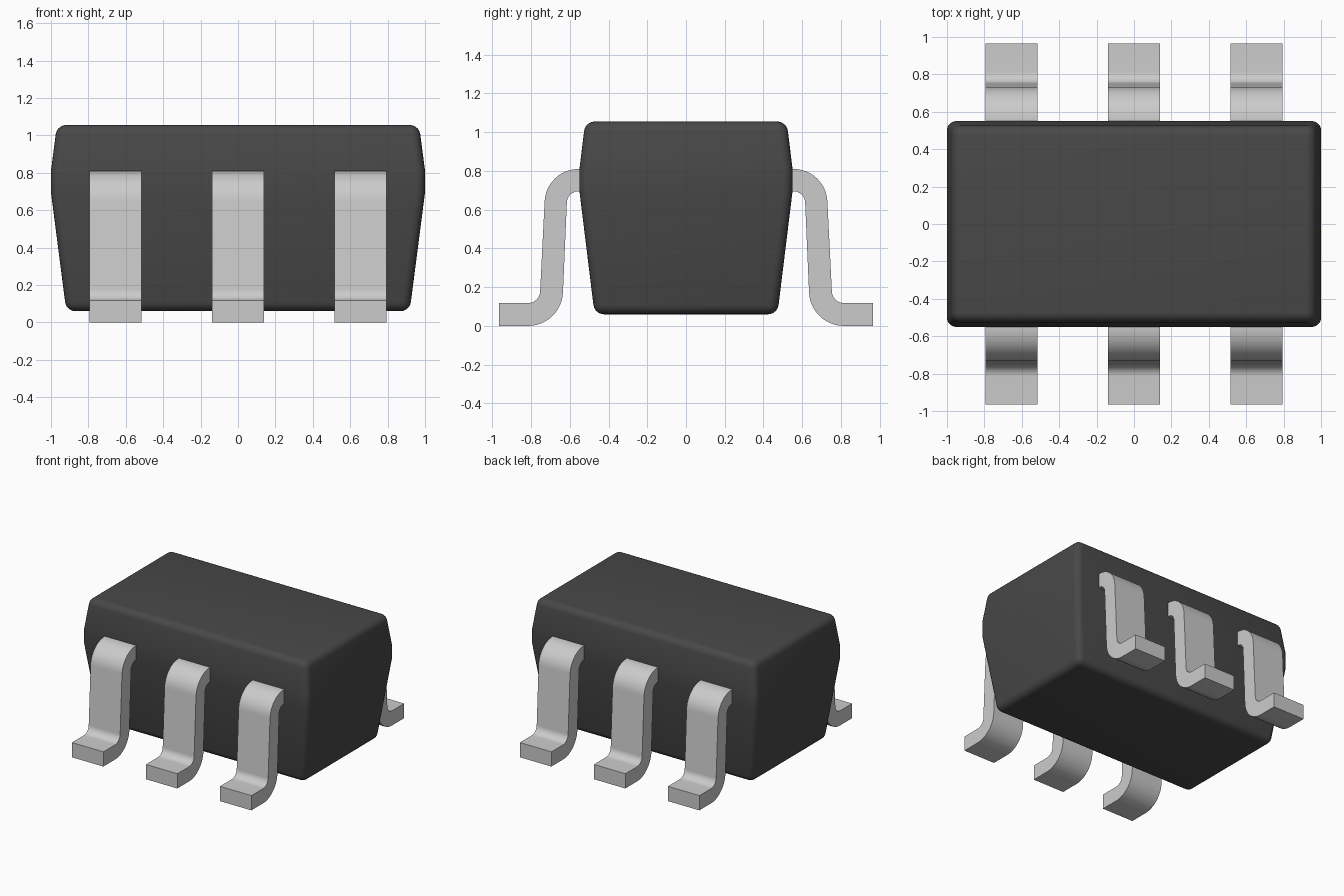
import bpy, bmesh, math

cube = bpy.data.objects.get("Cube")
if cube:
    bpy.data.objects.remove(cube, do_unlink=True)


def material(name, value):
    m = bpy.data.materials.new(name)
    m.use_nodes = True
    col = (value, value, value, 1)
    m.diffuse_color = col
    bsdf = m.node_tree.nodes["Principled BSDF"]
    bsdf.inputs["Base Color"].default_value = col
    bsdf.inputs["Roughness"].default_value = 0.6
    return m


def finish(bm, name, mat):
    bmesh.ops.recalc_face_normals(bm, faces=bm.faces)
    mesh = bpy.data.meshes.new(name)
    bm.to_mesh(mesh)
    bm.free()
    mesh.materials.append(mat)
    ob = bpy.data.objects.new(name, mesh)
    bpy.context.collection.objects.link(ob)
    bpy.ops.object.select_all(action='DESELECT')
    ob.select_set(True)
    bpy.context.view_layer.objects.active = ob
    bpy.ops.object.shade_smooth_by_angle(angle=math.radians(30))
    return ob


body_mat = material("dark grey plastic", 0.065)
lead_mat = material("light grey metal", 0.60)

# Package body: stacked rectangles (z, half x, half y) tapering from the middle band
sections = [(0.06, 0.918, 0.472), (0.695, 1.0, 0.55), (0.81, 1.0, 0.55), (1.055, 0.968, 0.52)]
bm = bmesh.new()
rings = [[bm.verts.new((sx * hx, sy * hy, z)) for sx, sy in ((-1, -1), (1, -1), (1, 1), (-1, 1))]
         for z, hx, hy in sections]
for low, high in zip(rings, rings[1:]):
    for i in range(4):
        j = (i + 1) % 4
        bm.faces.new((low[i], low[j], high[j], high[i]))
bm.faces.new(rings[0][::-1])
bm.faces.new(rings[-1])
bmesh.ops.recalc_face_normals(bm, faces=bm.faces)
# Round the outer corners, leaving the shallow middle creases
edges = [e for e in bm.edges if e.calc_face_angle() > math.radians(40)]
bmesh.ops.bevel(bm, geom=edges, offset=0.048, offset_type='OFFSET',
                segments=5, profile=0.5, affect='EDGES')
finish(bm, "package_body", body_mat)


def arc(cy, cz, r, a0, a1, n=12):
    steps = [math.radians(a0 + (a1 - a0) * i / n) for i in range(n + 1)]
    return [(cy + r * math.cos(a), cz + r * math.sin(a)) for a in steps]


# Gull-wing lead outline in (outward, z)
TILT = 2.9
top, foot = (0.555, 0.635), (0.815, 0.18)
upper = [(0.45, 0.81)] + arc(*top, 0.175, 90, TILT) + arc(*foot, 0.062, 180 + TILT, 270) + [(0.965, 0.118)]
lower = [(0.45, 0.695)] + arc(*top, 0.06, 90, TILT) + arc(*foot, 0.18, 180 + TILT, 270) + [(0.965, 0.0)]


def lead(name, x, side):
    bm = bmesh.new()
    w = 0.139
    rows = [[bm.verts.new((x + dx, side * y, z))
             for dx, (y, z) in ((-w, u), (w, u), (w, l), (-w, l))]
            for u, l in zip(upper, lower)]
    for a, b in zip(rows, rows[1:]):
        for i in range(4):
            j = (i + 1) % 4
            bm.faces.new((a[i], a[j], b[j], b[i]))
    bm.faces.new(rows[0])
    bm.faces.new(rows[-1])
    finish(bm, name, lead_mat)


for row, side in (("front", -1), ("back", 1)):
    for place, x in (("right", -0.655), ("middle", 0.0), ("left", 0.655)):
        lead(f"{row}_{place}_lead", x, side)
